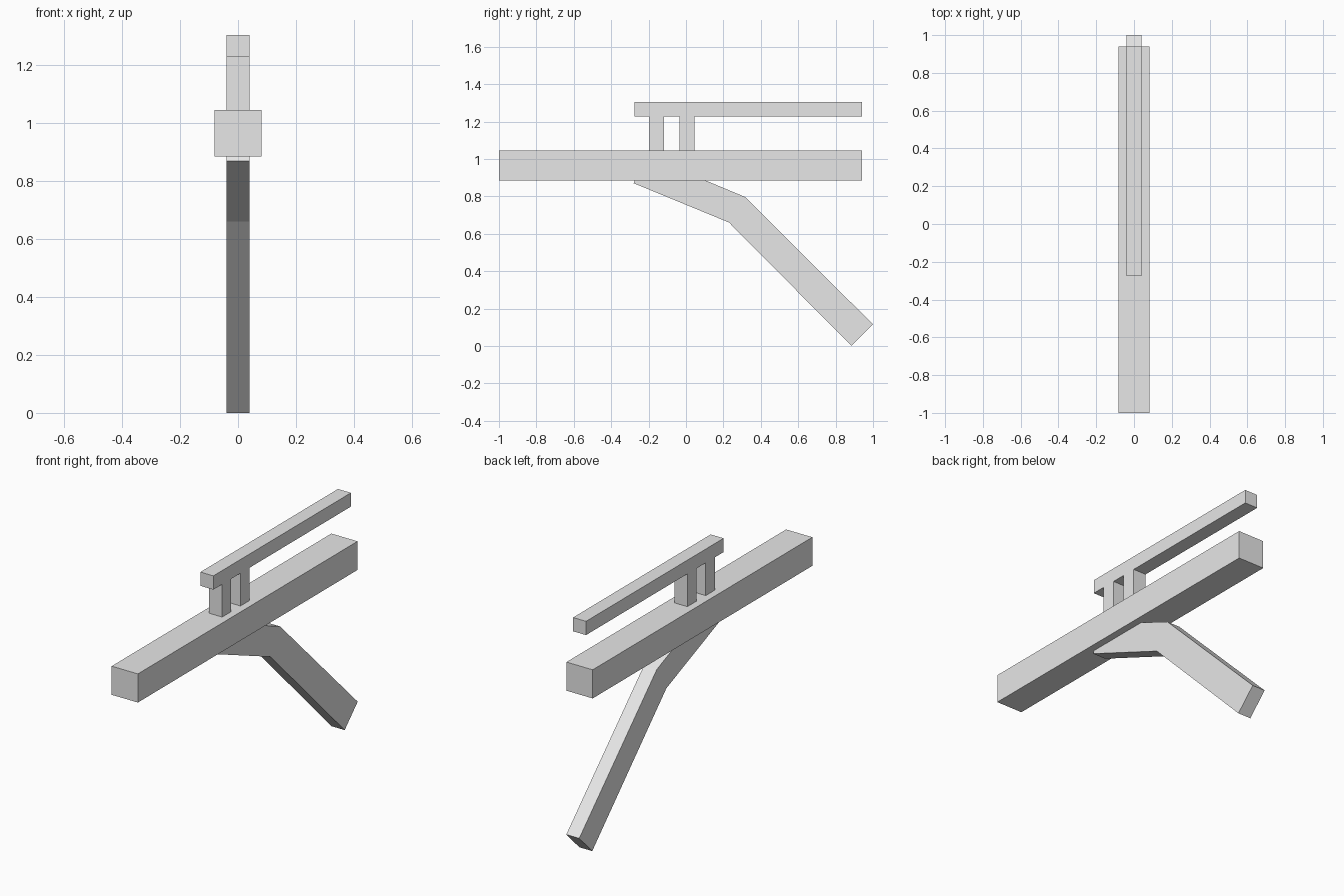
import bpy
import bmesh

cube = bpy.data.objects.get("Cube")
if cube:
    bpy.data.objects.remove(cube, do_unlink=True)

grey = bpy.data.materials.new("light_grey")
grey.use_nodes = True
grey.diffuse_color = (0.8, 0.8, 0.8, 1)
grey.node_tree.nodes["Principled BSDF"].inputs["Base Color"].default_value = (0.8, 0.8, 0.8, 1)


def side_extrusion(name, profile, half_width):
    """Extrude a (y, z) side profile evenly across x."""
    bm = bmesh.new()
    face = bm.faces.new([bm.verts.new((-half_width, y, z)) for y, z in profile])
    moved = bmesh.ops.extrude_face_region(bm, geom=[face])["geom"]
    verts = [g for g in moved if isinstance(g, bmesh.types.BMVert)]
    bmesh.ops.translate(bm, verts=verts, vec=(2 * half_width, 0, 0))
    bmesh.ops.recalc_face_normals(bm, faces=bm.faces)
    mesh = bpy.data.meshes.new(name)
    bm.to_mesh(mesh)
    bm.free()
    mesh.materials.append(grey)
    obj = bpy.data.objects.new(name, mesh)
    bpy.context.collection.objects.link(obj)
    return obj


# Long square main beam
side_extrusion("main_beam", [(-1, 0.885), (0.94, 0.885), (0.94, 1.045), (-1, 1.045)], 0.081)

# Upper rail with its two posts, set slightly into the beam
side_extrusion("upper_rail", [
    (-0.275, 1.305), (-0.275, 1.228),
    (-0.197, 1.228), (-0.197, 1.03), (-0.117, 1.03), (-0.117, 1.228),
    (-0.035, 1.228), (-0.035, 1.03), (0.045, 1.03), (0.045, 1.228),
    (0.94, 1.228), (0.94, 1.305)], 0.04)

# Bent leg: a shallow arm under the beam, then a steep strut to the ground
side_extrusion("bent_leg", [
    (-0.28, 0.87), (0.23, 0.66), (0.885, 0.0), (1.0, 0.115),
    (0.315, 0.797), (-0.22, 1.02)], 0.04)
